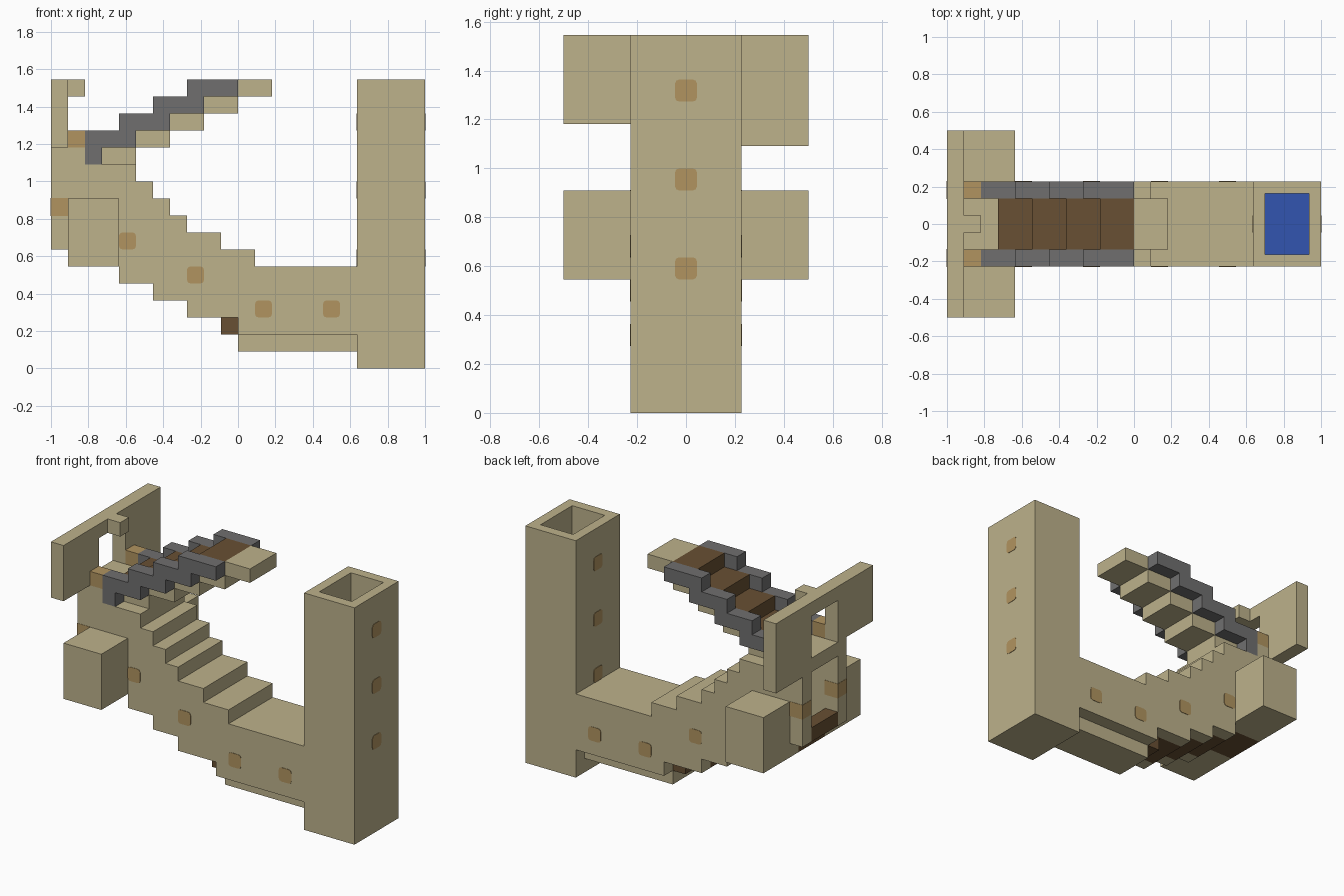
import bpy, bmesh
from mathutils import Vector

cube = bpy.data.objects.get("Cube")
if cube:
    bpy.data.objects.remove(cube, do_unlink=True)

U = 1 / 11  # size of one building block


def material(name, rgb):
    m = bpy.data.materials.new(name)
    m.use_nodes = True
    m.diffuse_color = (*rgb, 1)
    m.node_tree.nodes["Principled BSDF"].inputs["Base Color"].default_value = (*rgb, 1)
    return m


SAND = material("sand", (0.51, 0.445, 0.26))
OCHRE = material("ochre", (0.44, 0.296, 0.117))
GREY = material("grey", (0.162, 0.159, 0.159))
BROWN = material("brown", (0.138, 0.08, 0.033))
BLUE = material("blue", (0.032, 0.091, 0.434))


def finish(bm, name, *mats):
    bmesh.ops.recalc_face_normals(bm, faces=bm.faces)
    bmesh.ops.scale(bm, vec=(U, U, U), verts=bm.verts)
    mesh = bpy.data.meshes.new(name)
    bm.to_mesh(mesh)
    bm.free()
    for m in mats:
        mesh.materials.append(m)
    ob = bpy.data.objects.new(name, mesh)
    bpy.context.collection.objects.link(ob)
    return ob


def extrude_profile(name, pts, y0, y1, mat):
    """Extrude an x-z outline from y0 to y1."""
    bm = bmesh.new()
    face = bm.faces.new([bm.verts.new((x, y0, z)) for x, z in pts])
    res = bmesh.ops.extrude_face_region(bm, geom=[face])
    moved = [v for v in res["geom"] if isinstance(v, bmesh.types.BMVert)]
    bmesh.ops.translate(bm, vec=(0, y1 - y0, 0), verts=moved)
    return finish(bm, name, mat)


def box(name, x, y, z, mat, grow=0):
    x0, x1 = x[0] - grow, x[1] + grow
    z0, z1 = z[0] - grow, z[1] + grow
    pts = [(x0, z0), (x1, z0), (x1, z1), (x0, z1)]
    return extrude_profile(name, pts, y[0] - grow, y[1] + grow, mat)


def spot(name, centre, axis):
    """Thin plate with clipped corners, lying across the given axis."""
    bm = bmesh.new()
    bmesh.ops.create_cube(bm, size=1)
    edges = [e for e in bm.edges
             if abs((e.verts[0].co - e.verts[1].co)[axis]) > 0.5]
    bmesh.ops.bevel(bm, geom=edges, offset=0.2, segments=2, profile=0.5, affect='EDGES')
    size = Vector((1, 1, 1))
    size[axis] = 0.06
    bmesh.ops.scale(bm, vec=size, verts=bm.verts)
    bmesh.ops.translate(bm, vec=centre, verts=bm.verts)
    finish(bm, name, OCHRE)


# Tall tower with a blue-bottomed shaft
bm = bmesh.new()
bmesh.ops.create_cube(bm, size=1)
bmesh.ops.scale(bm, vec=(4, 5, 17), verts=bm.verts)
bmesh.ops.translate(bm, vec=(9, 0, 8.5), verts=bm.verts)
top = max(bm.faces, key=lambda f: f.calc_center_median().z)
bmesh.ops.inset_region(bm, faces=[top], thickness=1)
res = bmesh.ops.extrude_discrete_faces(bm, faces=[top])
floor = res["faces"][0]
bmesh.ops.translate(bm, vec=(0, 0, -9), verts=floor.verts)
floor.material_index = 1
finish(bm, "tower", SAND, BLUE)

# Stepped body: side walls, core and brown underside
upper = [(7, 6), (1, 6), (1, 7), (-1, 7), (-1, 8), (-3, 8), (-3, 9), (-4, 9),
         (-4, 10), (-5, 10), (-5, 11), (-6, 11), (-6, 12)]
wall = [(-11, 7), (-10, 7), (-10, 6), (-7, 6), (-7, 5), (-5, 5), (-5, 4), (-3, 4),
        (-3, 3), (0, 3), (0, 2), (7, 2)] + upper + [(-9, 12), (-9, 13), (-11, 13)]
core = [(-8, 7), (-7, 7), (-7, 6), (-5, 6), (-5, 5), (-3, 5), (-3, 4), (-1, 4),
        (-1, 3), (0, 3), (0, 1), (7, 1)] + upper + [(-8, 12)]
extrude_profile("body_core", core, -1.5, 1.5, SAND)
ends = [0, -1, -3, -5, -7, -10, -11]
for i, (b, a) in enumerate(zip(ends, ends[1:])):
    box(f"underside_step_{i}", (a, b), (-1.5, 1.5), (2 + i, 3 + i), BROWN)
box("rear_lid", (-11, -8), (-1.5, 1.5), (12, 13), SAND)

# Central ramp: sand blocks with brown treads
for i in range(5):
    a = -8 + 2 * i
    box(f"ramp_block_{i}", (a, a + 2), (-1.5, 1.5), (12 + i, 13 + i), SAND)
    if i < 4:
        box(f"ramp_tread_{i}", (a, a + 2), (-1.5, 1.5), (13 + i, 14 + i), BROWN)

# Stepped grey rails beside the ramp
rail = [(-9, 12), (-8, 12), (-8, 13), (-6, 13), (-6, 14), (-4, 14), (-4, 15), (-2, 15),
        (-2, 16), (0, 16), (0, 17), (-3, 17), (-3, 16), (-5, 16), (-5, 15), (-7, 15),
        (-7, 14), (-9, 14)]

for s, side in ((-1, "right"), (1, "left")):
    inner = sorted((1.5 * s, 2.5 * s))
    outer = sorted((2.5 * s, 5.5 * s))
    extrude_profile(f"body_wall_{side}", wall, *inner, SAND)
    extrude_profile(f"ramp_rail_{side}", rail, *inner, GREY)
    box(f"side_block_{side}", (-10, -7), outer, (6, 10), SAND)
    box(f"rail_end_{side}", (-10, -9), inner, (13, 14), OCHRE)
    box(f"rear_marker_{side}", (-11, -10), inner, (9, 10), OCHRE, 0.02)
    box(f"rear_panel_{side}", (-11, -10), sorted((1.5 * s, 5.5 * s)), (13, 17), SAND)
    for i, (x, z) in enumerate([(-6.5, 7.5), (-2.5, 5.5), (1.5, 3.5), (5.5, 3.5)]):
        spot(f"body_spot_{side}_{i}", (x, 2.5 * s, z), 1)

# Rear panel lintel, tab and lower edge
box("rear_lintel", (-11, -10), (-1.5, 1.5), (16, 17), SAND)
box("rear_tab", (-10, -9), (-0.5, 0.5), (16, 17), SAND)
box("rear_panel_lower_edge", (-11, -10), (2.5, 5.5), (12, 13), SAND)

# Spots on both ends of the tower
for x in (7, 11):
    for i in range(3):
        spot(f"tower_spot_{x}_{i}", (x, 0, 6.5 + 4 * i), 0)
